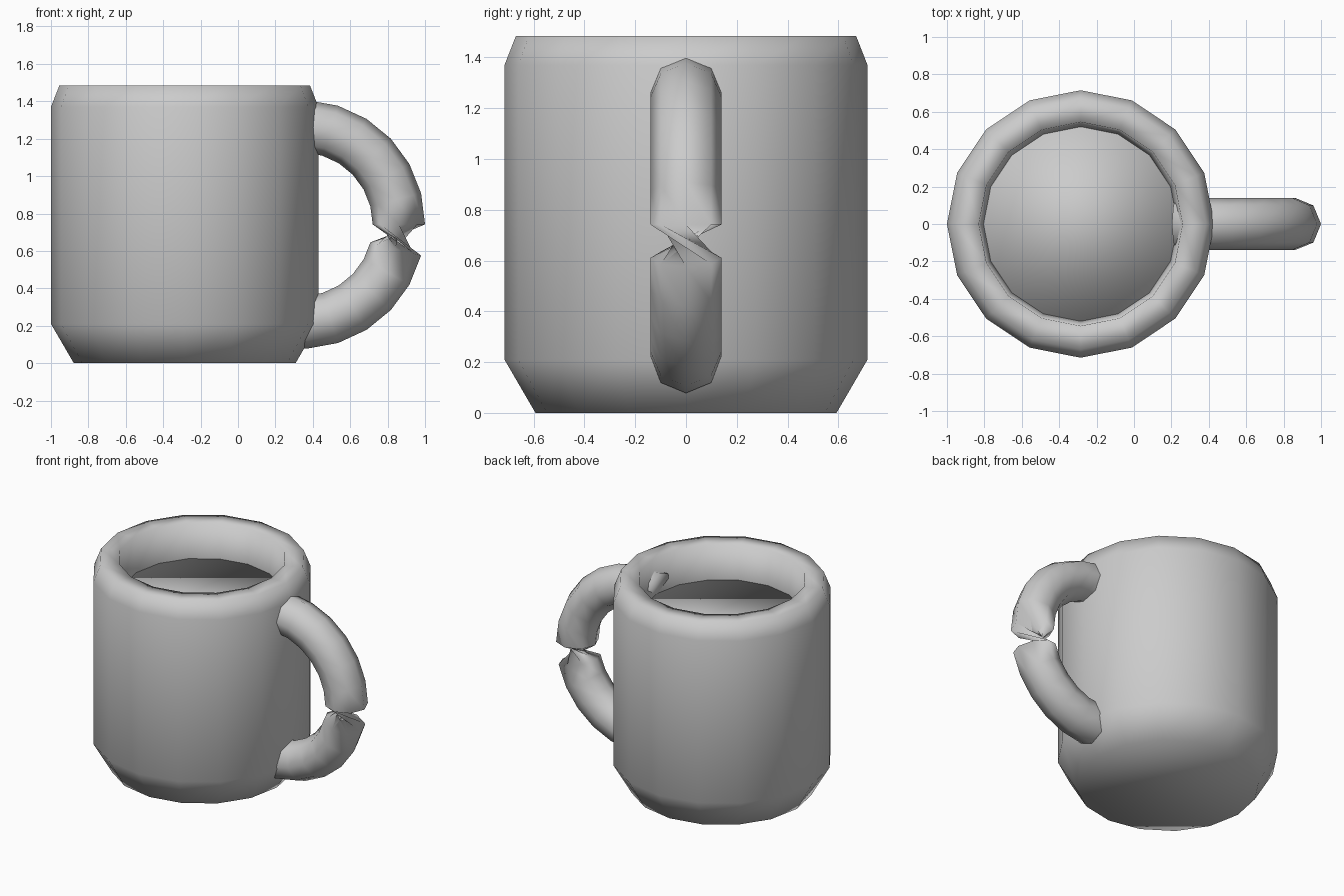
import bpy
import bmesh
from math import cos, sin, pi, radians

if "Cube" in bpy.data.objects:
    bpy.data.objects.remove(bpy.data.objects["Cube"], do_unlink=True)

MUG_X = -0.285
SIDES = 16

# One plain grey for everything
grey = bpy.data.materials.new("plain_grey")
grey.use_nodes = True
colour = (0.6, 0.6, 0.6, 1.0)
grey.diffuse_color = colour
grey.node_tree.nodes["Principled BSDF"].inputs["Base Color"].default_value = colour


def skin_rings(name, rings, twist_at=None):
    """Join matching rings of points into a capped, smooth shaded object."""
    bm = bmesh.new()
    loops = [[bm.verts.new(p) for p in ring] for ring in rings]
    for i, (a, b) in enumerate(zip(loops, loops[1:])):
        n = len(a)
        shift = n // 2 if i == twist_at else 0
        for j in range(n):
            k = (j + 1) % n
            bm.faces.new((a[j], a[k], b[(k + shift) % n], b[(j + shift) % n]))
    bm.faces.new(loops[0][::-1])
    bm.faces.new(loops[-1])
    bmesh.ops.recalc_face_normals(bm, faces=bm.faces[:])
    mesh = bpy.data.meshes.new(name)
    bm.to_mesh(mesh)
    bm.free()
    mesh.materials.append(grey)
    mesh.shade_smooth()
    obj = bpy.data.objects.new(name, mesh)
    bpy.context.collection.objects.link(obj)
    return obj


def circle(radius, z):
    return [(MUG_X + radius * cos(2 * pi * j / SIDES),
             radius * sin(2 * pi * j / SIDES), z) for j in range(SIDES)]


# Cup wall: chamfered foot and rim, hollow inside
wall = [(0.593, 0), (0.715, 0.21), (0.715, 1.37), (0.67, 1.485),
        (0.545, 1.485), (0.52, 1.24), (0.52, 0.2)]
skin_rings("mug_body", [circle(r, z) for r, z in wall])

# Drink filling the cup
skin_rings("drink", [circle(0.52, z) for z in (0.9, 1.24)])

# Handle: octagonal tube along an arc, pinched by a half twist past the middle
ARC_X, ARC_Z, ARC_R, TUBE_R = 0.335, 0.742, 0.525, 0.14
STEP, REACH = radians(14.5), 7
handle_rings = []
for i in range(REACH, -REACH - 1, -1):
    a = i * STEP
    ring = []
    for j in range(8):
        t = j * pi / 4
        d = ARC_R + TUBE_R * cos(t)
        ring.append((ARC_X + d * cos(a), TUBE_R * sin(t), ARC_Z + d * sin(a)))
    handle_rings.append(ring)
skin_rings("handle", handle_rings, twist_at=REACH)
